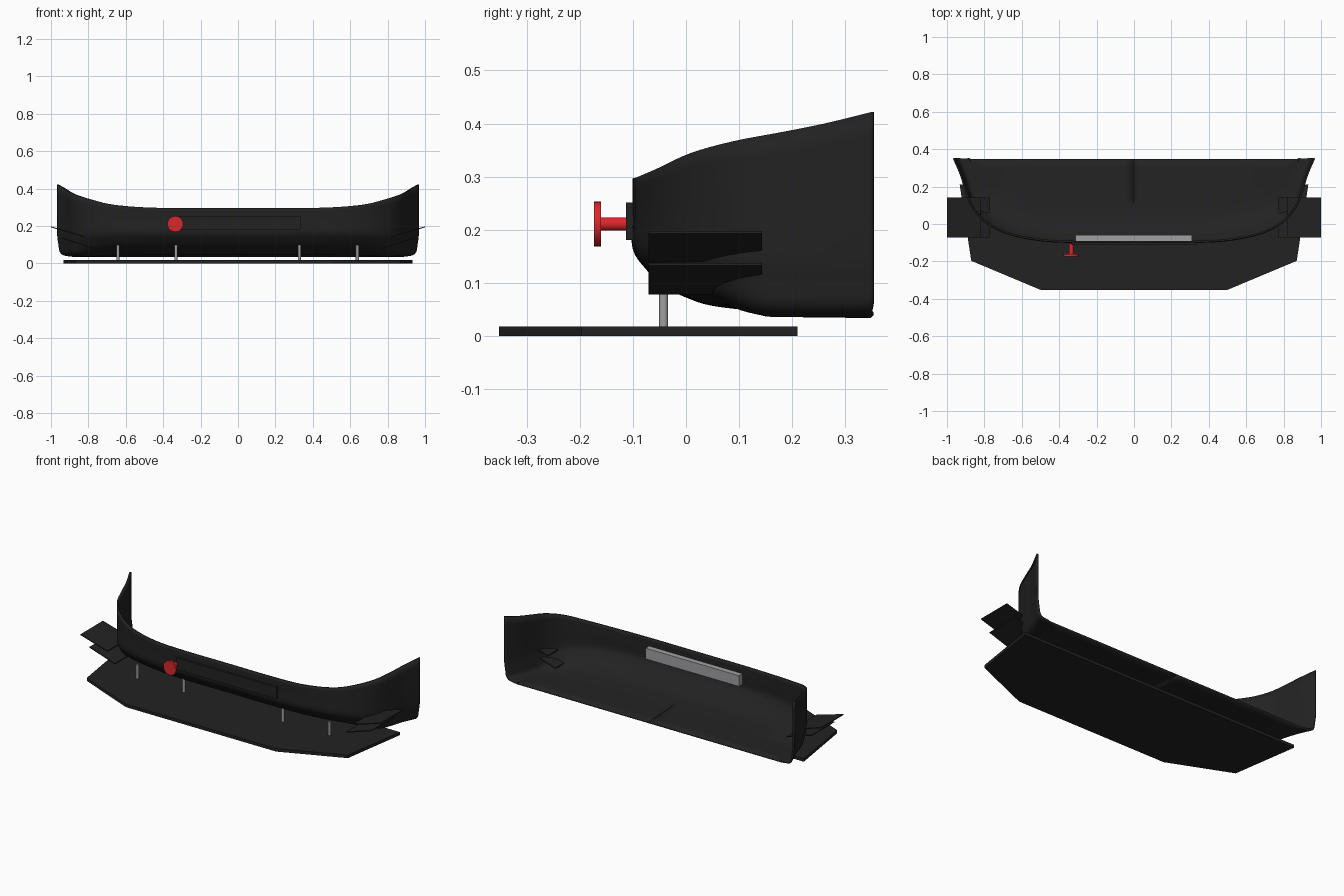
import bpy, bmesh, math
from mathutils import Vector

if "Cube" in bpy.data.objects:
    bpy.data.objects.remove(bpy.data.objects["Cube"])


def material(name, rgb):
    m = bpy.data.materials.new(name)
    m.diffuse_color = (*rgb, 1)
    m.use_nodes = True
    m.node_tree.nodes["Principled BSDF"].inputs["Base Color"].default_value = m.diffuse_color
    return m


BLACK = material("black_plastic", (0.016, 0.016, 0.017))
RED = material("red_paint", (0.7, 0.02, 0.025))
GREY = material("metal_grey", (0.35, 0.35, 0.36))


def finish(name, bm, mat):
    me = bpy.data.meshes.new(name)
    bm.to_mesh(me)
    bm.free()
    ob = bpy.data.objects.new(name, me)
    bpy.context.collection.objects.link(ob)
    me.materials.append(mat)
    return ob


def smooth(ob, angle=35):
    bpy.ops.object.select_all(action='DESELECT')
    ob.select_set(True)
    bpy.context.view_layer.objects.active = ob
    bpy.ops.object.shade_smooth_by_angle(angle=math.radians(angle))


def prism(name, outline, axis, lo, hi, mat):
    """Extrude a closed 2D outline along z (xy outline) or y (xz outline)."""
    bm = bmesh.new()
    pt = (lambda a, b, h: (a, b, h)) if axis == 'z' else (lambda a, b, h: (a, h, b))
    f = bm.faces.new([bm.verts.new(pt(a, b, lo)) for a, b in outline])
    r = bmesh.ops.extrude_face_region(bm, geom=[f])
    d = Vector(pt(0, 0, hi - lo))
    bmesh.ops.translate(bm, vec=d, verts=[v for v in r['geom'] if isinstance(v, bmesh.types.BMVert)])
    bmesh.ops.recalc_face_normals(bm, faces=bm.faces)
    return finish(name, bm, mat)


def box(name, x0, x1, y0, y1, z0, z1, mat):
    return prism(name, [(x0, y0), (x1, y0), (x1, y1), (x0, y1)], 'z', z0, z1, mat)


def cylinder(name, a, b, r, mat):
    a, b = Vector(a), Vector(b)
    bpy.ops.mesh.primitive_cylinder_add(vertices=32, radius=r, depth=(b - a).length, location=(a + b) / 2)
    ob = bpy.context.object
    ob.rotation_euler = (b - a).to_track_quat('Z', 'Y').to_euler()
    ob.name = name
    ob.data.materials.append(mat)
    smooth(ob)
    return ob


def spline(pts, steps):
    """Catmull-Rom samples through the points."""
    p = [Vector(q) for q in pts]
    p = [2 * p[0] - p[1]] + p + [2 * p[-1] - p[-2]]
    out = []
    for i in range(1, len(p) - 2):
        a, b, c, d = p[i - 1:i + 3]
        for k in range(steps):
            t = k / steps
            out.append(0.5 * (2 * b + (c - a) * t + (2 * a - 5 * b + 4 * c - d) * t * t
                              + (3 * b - a - 3 * c + d) * t ** 3))
    return out + [p[-2]]


# Bumper shell: rim path (x, y, rim z) with a profile that blends from front to side
rim = spline([(0, -.1, .297), (.3, -.1, .297), (.5, -.09, .3), (.68, -.053, .316), (.8, .01, .345),
              (.87, .09, .367), (.905, .18, .384), (.93, .26, .40), (.968, .35, .422)], 6)
# profile (inset, z) below the rim
front = spline([(0, .297), (0, .23), (0, .165), (.026, .125), (.058, .094), (.1, .073), (.15, .057), (.25, .045)], 4)
side = spline([(0, .297), (0, .2), (.002, .14), (.008, .10), (.012, .07), (.022, .052), (.04, .042), (.08, .036)], 4)
bm = bmesh.new()
cols = []
for i, p in enumerate(rim):
    t = rim[min(i + 1, len(rim) - 1)] - rim[max(i - 1, 0)]
    n = Vector((-t.y, t.x)).normalized()
    s = min(max((p.y + .09) / .25, 0), 1)
    s = s * s * (3 - 2 * s)
    e = min(max((p.y - .2) / .15, 0), 1)
    n = n.lerp(Vector((-1, 0)), e).normalized()
    col = []
    for a, b in zip(front, side):
        q = a.lerp(b, s)
        z = q.y
        if z > .15:
            z = .15 + (z - .15) * (p.z - .15) / (.297 - .15)
        col.append(Vector((max(p.x + n.x * q.x, 0), p.y + n.y * q.x, z)))
    end = col[-1]
    back = Vector((end.x, .348, .034))
    col += [end.lerp(back, k / 4) for k in range(1, 5)]
    cols.append([bm.verts.new(v) for v in col])
for c, d in zip(cols, cols[1:]):
    for k in range(len(c) - 1):
        bm.faces.new((c[k], c[k + 1], d[k + 1], d[k]))
bmesh.ops.remove_doubles(bm, verts=bm.verts, dist=.0025)
bumper = finish("bumper_shell", bm, BLACK)
m = bumper.modifiers.new("mirror", 'MIRROR')
m.use_clip = True
m = bumper.modifiers.new("thickness", 'SOLIDIFY')
m.thickness = .01
m.offset = -1
smooth(bumper, 40)

# Splitter board
half = [(.5, -.352), (.87, -.197), (.932, .21)]
prism("splitter", half + [(-x, y) for x, y in reversed(half)], 'z', 0, .018, BLACK)

# Support rods
for x in (-.642, -.332, .328, .638):
    cylinder("support_rod", (x, -.042, .017), (x, -.042, .1), .0085, GREY)

# Side fins, two on each end
for sgn in (-1, 1):
    for name, x0, x1, z0, z1 in (("upper_fin", .82, 1.0, .14, .198), ("lower_fin", .77, .94, .078, .138)):
        prism(name, [(sgn * x0, z0), (sgn * x1, z1 - .005), (sgn * x1, z1), (sgn * x0, z0 + .006)],
              'y', -.071, .143, BLACK)

# Front plate and inner crash bar
box("front_plate", -.335, .335, -.113, -.095, .181, .251, BLACK)
box("crash_bar", -.313, .31, -.095, -.058, .185, .25, GREY)

# Tow knob: stem and disc
cylinder("tow_stem", (-.335, -.105, .211), (-.335, -.162, .211), .0125, RED)
cylinder("tow_disc", (-.335, -.16, .211), (-.335, -.173, .211), .042, RED)
